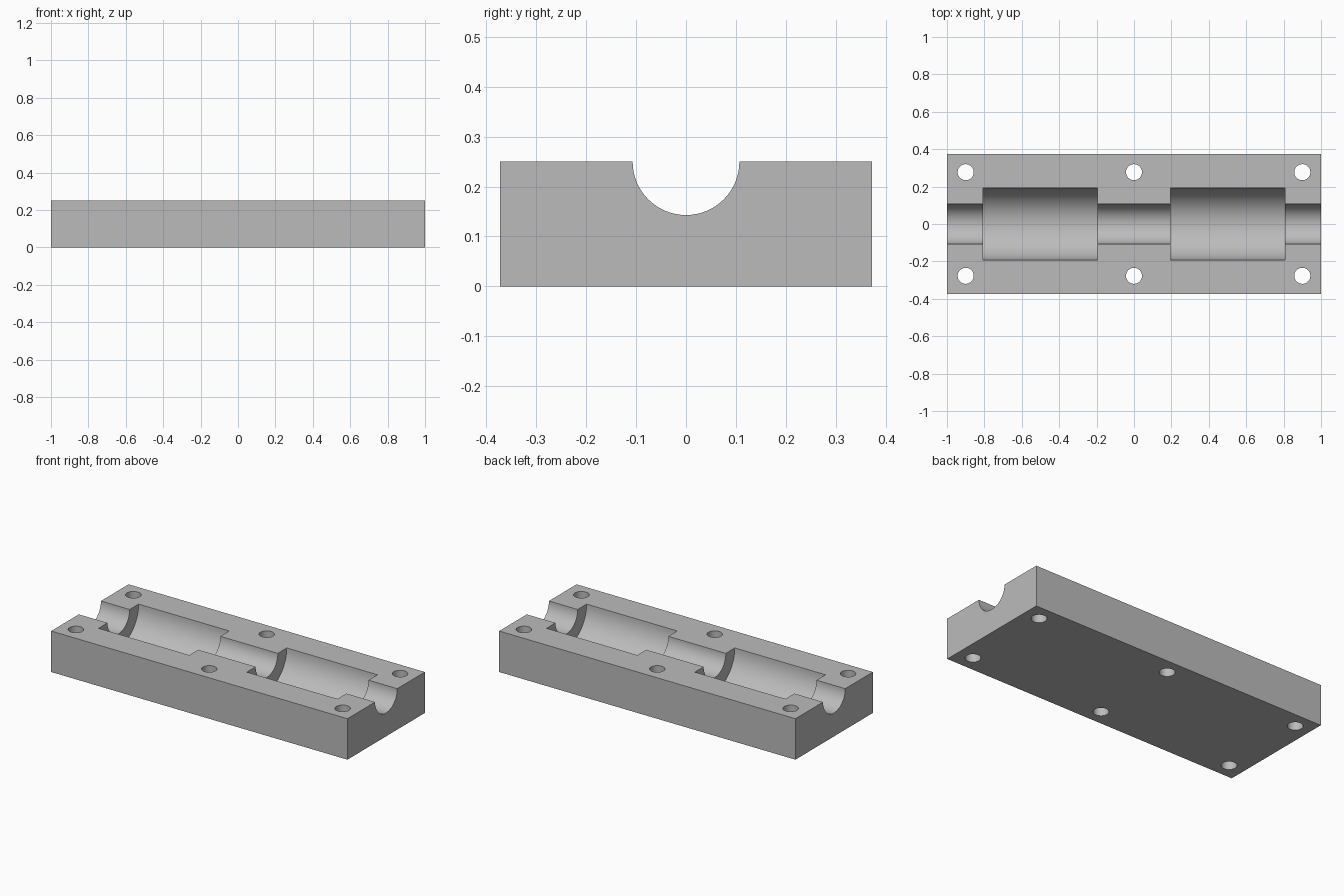
import bpy
from math import pi

cube = bpy.data.objects.get("Cube")
if cube:
    bpy.data.objects.remove(cube, do_unlink=True)

LENGTH, WIDTH, HEIGHT = 2.0, 0.746, 0.25
SHAFT_R, POCKET_R, HOLE_R = 0.107, 0.193, 0.043
POCKET_X, POCKET_LEN = 0.5, 0.612
HOLE_X, HOLE_Y = 0.9, 0.277

# Plain grey finish
grey = bpy.data.materials.new("plain grey")
grey.use_nodes = True
colour = (0.5, 0.5, 0.5, 1)
grey.diffuse_color = colour
grey.node_tree.nodes["Principled BSDF"].inputs["Base Color"].default_value = colour

# Rectangular block
bpy.ops.mesh.primitive_cube_add(size=1, location=(0, 0, HEIGHT / 2))
block = bpy.context.object
block.name = "bearing_block"
block.scale = (LENGTH, WIDTH, HEIGHT)
bpy.ops.object.transform_apply(location=True, rotation=False, scale=True)
block.data.materials.append(grey)


def bore(radius, length, location, along_x=False, sides=64):
    """Cut a round bore out of the block."""
    bpy.ops.mesh.primitive_cylinder_add(
        vertices=sides, radius=radius, depth=length, location=location,
        rotation=(0, pi / 2 if along_x else 0, 0))
    cutter = bpy.context.object
    cutter.name = "bore_cutter"
    cutter.hide_render = True
    cutter.data.materials.append(grey)
    cut = block.modifiers.new("bore", 'BOOLEAN')
    cut.operation = 'DIFFERENCE'
    cut.solver = 'EXACT'
    cut.object = cutter
    bpy.context.view_layer.objects.active = block
    bpy.ops.object.modifier_apply(modifier=cut.name)
    bpy.data.objects.remove(cutter, do_unlink=True)


# Shaft channel along the top, and the two wider pockets
bore(SHAFT_R, LENGTH + 0.2, (0, 0, HEIGHT), along_x=True)
for side in (-1, 1):
    bore(POCKET_R, POCKET_LEN, (side * POCKET_X, 0, HEIGHT), along_x=True)

# Six bolt holes right through
for x in (-HOLE_X, 0, HOLE_X):
    for y in (-HOLE_Y, HOLE_Y):
        bore(HOLE_R, HEIGHT * 2, (x, y, HEIGHT / 2), sides=32)

# Smooth bores with crisp edges
bpy.ops.object.select_all(action='DESELECT')
block.select_set(True)
bpy.context.view_layer.objects.active = block
bpy.ops.object.shade_smooth_by_angle(angle=pi / 6)
